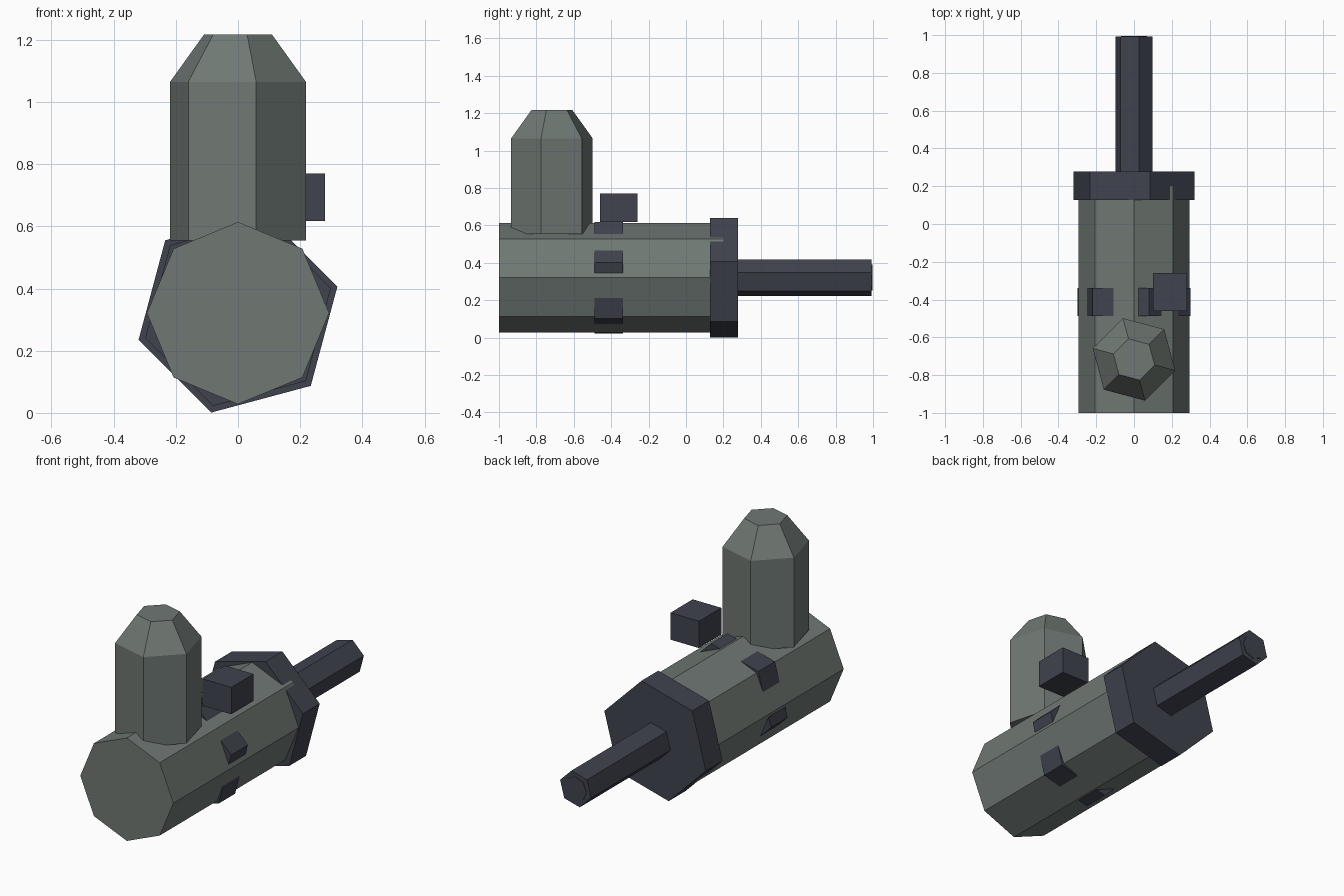
import bpy, bmesh
from math import cos, sin, radians, tau

cube = bpy.data.objects.get("Cube")
if cube:
    bpy.data.objects.remove(cube, do_unlink=True)


def material(name, rgb):
    mat = bpy.data.materials.new(name)
    mat.use_nodes = True
    color = (*rgb, 1.0)
    mat.diffuse_color = color
    mat.node_tree.nodes["Principled BSDF"].inputs["Base Color"].default_value = color
    return mat


GREEN_GREY = material("green_grey_metal", (0.16, 0.188, 0.172))
DARK_STEEL = material("dark_steel", (0.05, 0.056, 0.075))


def finish(name, bm, mat):
    bmesh.ops.recalc_face_normals(bm, faces=bm.faces)
    mesh = bpy.data.meshes.new(name)
    bm.to_mesh(mesh)
    bm.free()
    mesh.materials.append(mat)
    obj = bpy.data.objects.new(name, mesh)
    bpy.context.collection.objects.link(obj)
    return obj


def prism(name, sides, turn, stations, place, mat):
    """Loft a regular polygon through (distance, radius) stations, capped."""
    bm = bmesh.new()
    rings = []
    for dist, radius in stations:
        angles = [radians(turn) + tau * i / sides for i in range(sides)]
        rings.append([bm.verts.new(place(radius * cos(a), radius * sin(a), dist))
                      for a in angles])
    for lower, upper in zip(rings, rings[1:]):
        for i in range(sides):
            j = (i + 1) % sides
            bm.faces.new((lower[i], lower[j], upper[j], upper[i]))
    bm.faces.new(rings[0])
    bm.faces.new(rings[-1])
    return finish(name, bm, mat)


AXIS_Z = 0.321
TANK_Y = -0.717


def along_y(u, v, d):
    return (u, d, AXIS_Z + v)


def along_z(u, v, d):
    return (u, TANK_Y + v, d)


# Horizontal barrel with its hexagonal band, flange and shaft
prism("barrel", 8, 0, [(-1.0, 0.293), (0.2, 0.293)], along_y, GREEN_GREY)
prism("barrel_band", 6, 15, [(-0.488, 0.309), (-0.338, 0.309)], along_y, DARK_STEEL)
prism("end_flange", 6, 15, [(0.127, 0.331), (0.278, 0.331)], along_y, DARK_STEEL)
prism("shaft", 6, 15, [(0.2, 0.101), (0.993, 0.101)], along_y, DARK_STEEL)
prism("shaft_tip", 8, 0, [(0.95, 0.07), (0.996, 0.07)], along_y, DARK_STEEL)

# Upright tank with a tapered top
prism("upright_tank", 6, 45, [(0.555, 0.226), (1.065, 0.226), (1.217, 0.113)],
      along_z, GREEN_GREY)

# Small block beside the tank
bm = bmesh.new()
bmesh.ops.create_cube(bm, size=1)
bmesh.ops.scale(bm, vec=(0.18, 0.2, 0.153), verts=bm.verts)
bmesh.ops.translate(bm, vec=(0.19, -0.36, 0.694), verts=bm.verts)
finish("side_block", bm, DARK_STEEL)
